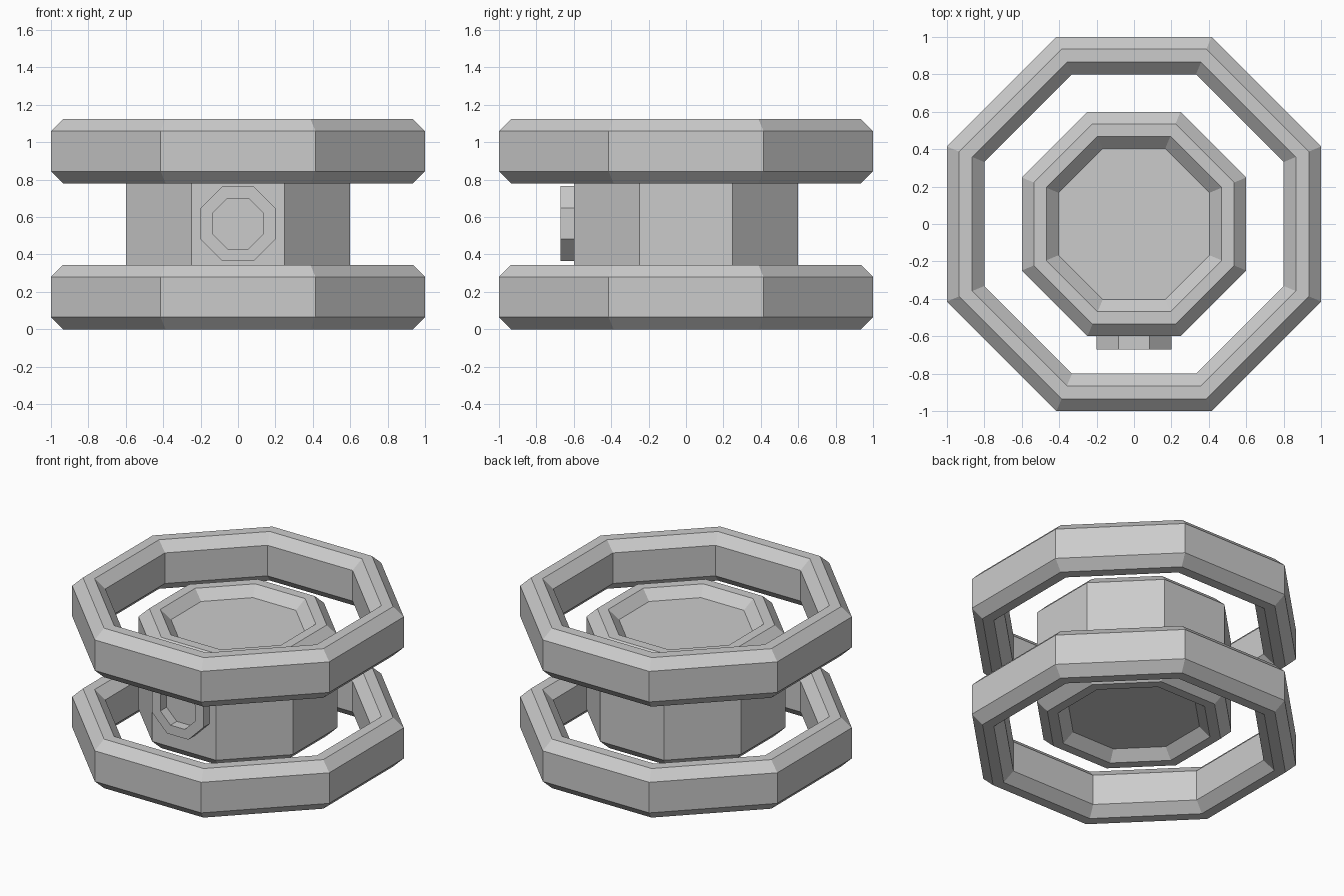
import bpy, bmesh
from math import pi, cos, sin

if "Cube" in bpy.data.objects:
    bpy.data.objects.remove(bpy.data.objects["Cube"])

SIDES = 8
K = 1 / cos(pi / SIDES)   # apothem -> corner radius
C = 0.065                 # chamfer width


def lathe(name, profile, closed=True, place=lambda x, y, z: (x, y, z)):
    """Sweep an (apothem, height) profile around an octagon."""
    bm = bmesh.new()
    rings = []
    for i in range(SIDES):
        a = 2 * pi * (i + 0.5) / SIDES
        rings.append([bm.verts.new(place(r * K * cos(a), r * K * sin(a), z))
                      for r, z in profile])
    n = len(profile)
    for i in range(SIDES):
        p, q = rings[i], rings[(i + 1) % SIDES]
        for j in range(n if closed else n - 1):
            k = (j + 1) % n
            bm.faces.new((p[j], q[j], q[k], p[k]))
    if not closed:        # cap both ends of an open profile
        bm.faces.new([r[0] for r in rings])
        bm.faces.new([r[-1] for r in rings])
    bmesh.ops.recalc_face_normals(bm, faces=bm.faces)
    mesh = bpy.data.meshes.new(name)
    bm.to_mesh(mesh)
    bm.free()
    obj = bpy.data.objects.new(name, mesh)
    bpy.context.collection.objects.link(obj)
    return obj


# Two chamfered outer rings
for name, z0 in (("lower_ring", 0.0), ("upper_ring", 0.78)):
    z1 = z0 + 0.345
    lathe(name, [(1 - C, z0), (1, z0 + C), (1, z1 - C), (1 - C, z1),
                 (0.8 + C, z1), (0.8, z1 - C), (0.8, z0 + C), (0.8 + C, z0)])

# Central hub with a dished recess at the top and bottom
b, t = 0.173, 0.952
lathe("hub", [(0.404, b + C), (0.404 + C, b), (0.6 - C, b), (0.6, b + C),
              (0.6, t - C), (0.6 - C, t), (0.404 + C, t), (0.404, t - C)],
      closed=False)

# Octagonal collar on the front of the hub
lathe("front_collar", [(0.135, 0.595), (0.2, 0.595), (0.2, 0.67), (0.135, 0.67)],
      place=lambda x, y, z: (x, -z, y + 0.565))
